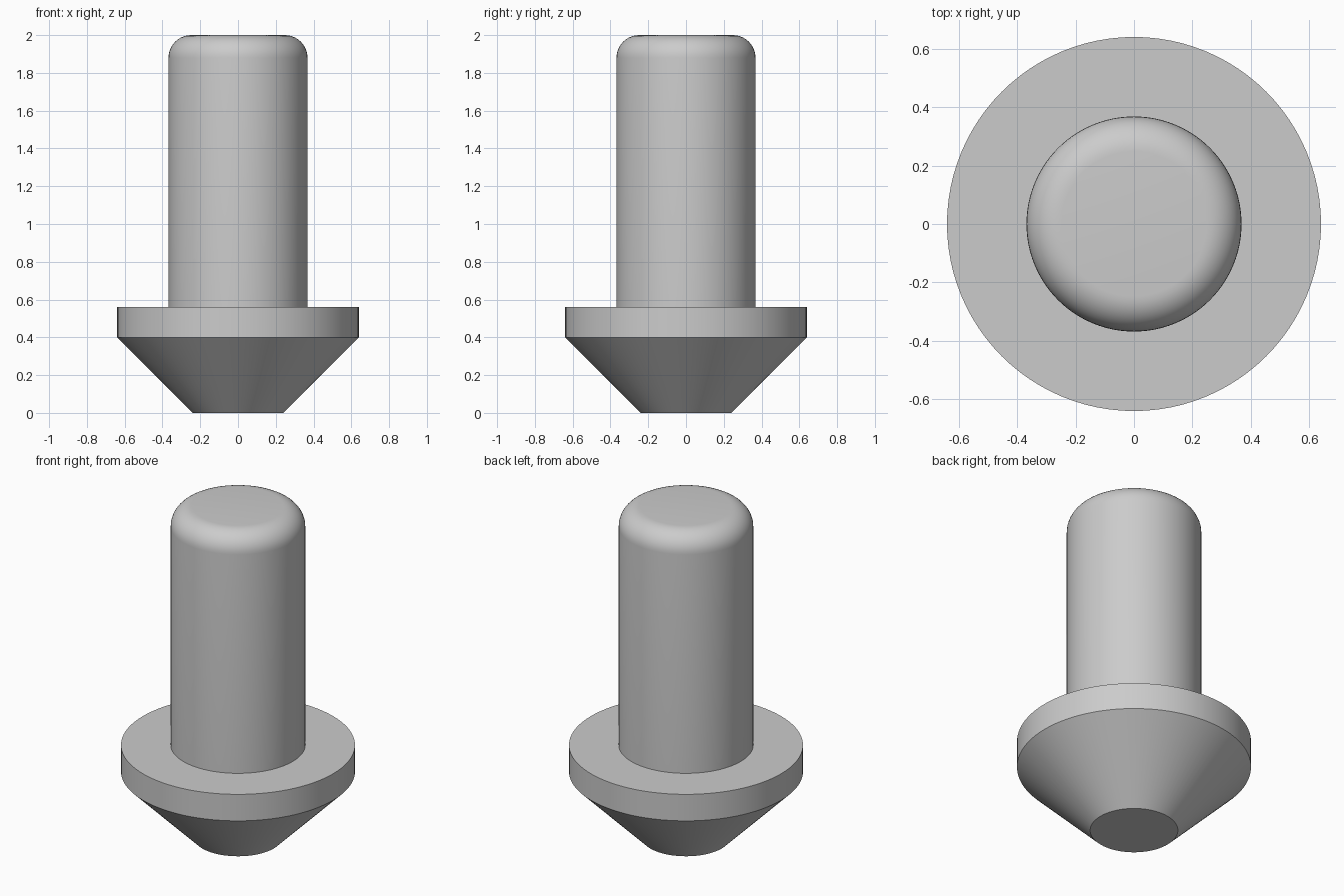
import bpy, bmesh, math

cube = bpy.data.objects.get("Cube")
if cube:
    bpy.data.objects.remove(cube, do_unlink=True)

SEGMENTS = 96

grey = bpy.data.materials.new("plain_grey")
grey.use_nodes = True
colour = (0.6, 0.6, 0.6, 1)
grey.diffuse_color = colour
grey.node_tree.nodes["Principled BSDF"].inputs["Base Color"].default_value = colour


def lathe(name, profile):
    """Revolve (radius, height) points, listed bottom to top, around z."""
    bm = bmesh.new()
    rings = []
    for r, z in profile:
        rings.append([bm.verts.new((r * math.cos(a), r * math.sin(a), z))
                      for a in (math.tau * i / SEGMENTS for i in range(SEGMENTS))])
    for low, high in zip(rings, rings[1:]):
        for i in range(SEGMENTS):
            j = (i + 1) % SEGMENTS
            bm.faces.new((low[i], low[j], high[j], high[i]))
    # Flat end faces
    bm.faces.new(rings[0][::-1])
    bm.faces.new(rings[-1])
    mesh = bpy.data.meshes.new(name)
    bm.to_mesh(mesh)
    bm.free()
    mesh.materials.append(grey)
    obj = bpy.data.objects.new(name, mesh)
    bpy.context.collection.objects.link(obj)
    bpy.ops.object.select_all(action="DESELECT")
    obj.select_set(True)
    bpy.context.view_layer.objects.active = obj
    bpy.ops.object.shade_smooth_by_angle(angle=math.radians(30))
    return obj


# Tapered foot and flange, then the round-topped shaft, as one solid turning
shaft_r, top, fillet = 0.368, 2.0, 0.12
steps = 10
rounded = [(shaft_r - fillet + fillet * math.cos(a), top - fillet + fillet * math.sin(a))
           for a in (math.pi / 2 * i / steps for i in range(steps + 1))]
foot = [(0.24, 0), (0.64, 0.4), (0.64, 0.56)]
lathe("flanged_pin", foot + [(shaft_r, 0.56)] + rounded)
